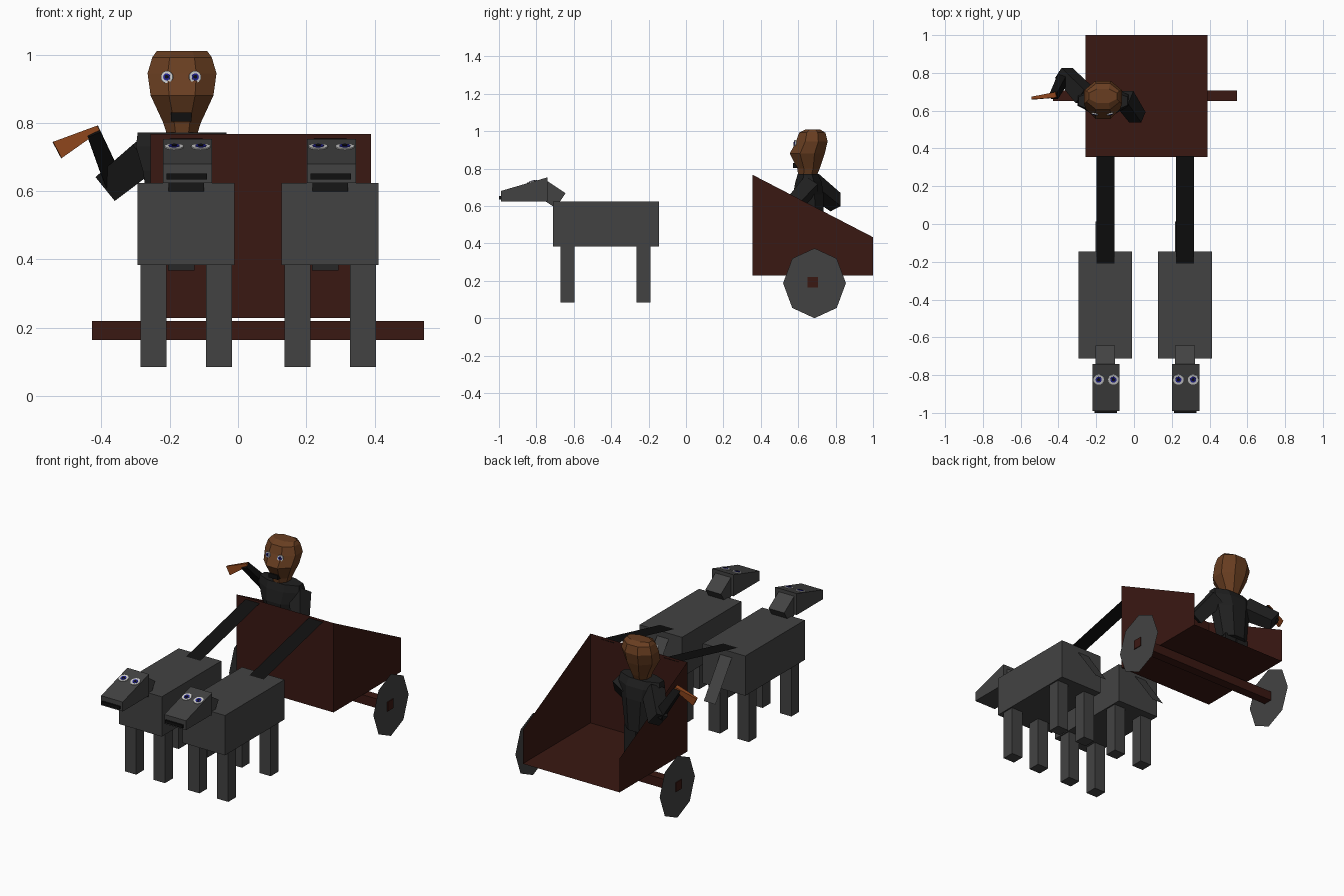
import bpy, bmesh, math
from mathutils import Vector

if "Cube" in bpy.data.objects:
    bpy.data.objects.remove(bpy.data.objects["Cube"])


def material(name, rgb):
    m = bpy.data.materials.new(name)
    m.diffuse_color = (*rgb, 1)
    m.use_nodes = True
    m.node_tree.nodes["Principled BSDF"].inputs["Base Color"].default_value = m.diffuse_color
    return m


WOOD = material("dark_wood", (0.042, 0.009, 0.006))
HIDE = material("grey_hide", (0.055, 0.055, 0.055))
BLACK = material("black", (0.005, 0.005, 0.005))
CLOTH = material("dark_cloth", (0.014, 0.014, 0.014))
SKIN = material("skin", (0.14, 0.048, 0.015))
ORANGE = material("orange_brown", (0.27, 0.06, 0.012))
WHITE = material("eye_white", (0.55, 0.55, 0.55))
BLUE = material("iris_blue", (0.015, 0.015, 0.28))


def make(name, verts, faces, mat):
    me = bpy.data.meshes.new(name)
    me.from_pydata([tuple(v) for v in verts], [], faces)
    bm = bmesh.new()
    bm.from_mesh(me)
    bmesh.ops.recalc_face_normals(bm, faces=bm.faces)
    bm.to_mesh(me)
    bm.free()
    me.materials.append(mat)
    ob = bpy.data.objects.new(name, me)
    bpy.context.collection.objects.link(ob)
    return ob


def loft(name, rings, mat):
    """Skin a stack of equal rings and cap both ends."""
    n = len(rings[0])
    faces = [tuple(range(n)), tuple(range((len(rings) - 1) * n, len(rings) * n))]
    for r in range(len(rings) - 1):
        for i in range(n):
            j = (i + 1) % n
            faces.append((r * n + i, r * n + j, (r + 1) * n + j, (r + 1) * n + i))
    return make(name, [v for ring in rings for v in ring], faces, mat)


def prism(name, profile, x0, x1, mat):
    """Extrude a (y, z) profile along x."""
    return loft(name, [[(x, y, z) for y, z in profile] for x in (x0, x1)], mat)


def box(name, x0, x1, y0, y1, z0, z1, mat):
    return prism(name, [(y0, z0), (y1, z0), (y1, z1), (y0, z1)], x0, x1, mat)


def beam(name, p, q, size0, size1, mat):
    """Tapered four-sided bar from p to q."""
    p, q = Vector(p), Vector(q)
    d = (q - p).normalized()
    u = d.cross(Vector((0, 1, 0))).normalized()
    v = d.cross(u)
    rings = [[c + u * (a * s[0] / 2) + v * (b * s[1] / 2)
              for a, b in ((-1, -1), (1, -1), (1, 1), (-1, 1))]
             for c, s in ((p, size0), (q, size1))]
    return loft(name, rings, mat)


def octagon(z, cx, hx, y0, y1):
    """Eight-sided ring with flat front, back and sides."""
    k = 1 / math.cos(math.pi / 8)
    return [(cx + hx * k * math.cos(a), (y0 + y1) / 2 + (y1 - y0) / 2 * k * math.sin(a), z)
            for a in (math.pi / 8 + i * math.pi / 4 for i in range(8))]


def disc(name, centre, normal, radius, depth, mat):
    n = Vector(normal).normalized()
    u = n.cross(Vector((1, 0, 0))).normalized()
    v = n.cross(u)
    c = Vector(centre)
    ring = [u * (radius * math.cos(i * math.pi / 8)) + v * (radius * math.sin(i * math.pi / 8))
            for i in range(16)]
    return loft(name, [[c - n * 0.004 + p for p in ring], [c + n * depth + p for p in ring]], mat)


def eye(name, centre, normal, radius):
    disc(name + "_white", centre, normal, radius, 0.003, WHITE)
    disc(name + "_iris", centre, normal, radius * 0.58, 0.005, BLUE)
    disc(name + "_pupil", centre, normal, radius * 0.3, 0.006, BLACK)


# Cart: thin sheets, open at the back and top
L, R, F, B = -0.257, 0.389, 0.355, 1.0
cart = [(x, y, z) for x in (L, R) for y, z in ((F, 0.228), (B, 0.228), (B, 0.433), (F, 0.767))]
make("cart_body", cart, [(0, 1, 2, 3), (4, 5, 6, 7), (0, 1, 5, 4), (0, 3, 7, 4)], WOOD)

# Axle and flat eight-sided wheels
box("axle", -0.428, 0.545, 0.65, 0.706, 0.163, 0.219, WOOD)
for side, x in (("left", -0.423), ("right", 0.54)):
    rim = [(x, 0.687 + 0.168 * math.sin(a) * s, 0.187 + 0.187 * math.cos(a) * s)
           for a, s in ((i * math.pi / 4, 1) for i in range(8))]
    make("wheel_" + side, rim, [tuple(range(8))], HIDE)

# Horses, with a harness strap to the cart
for tag, cx in (("left", -0.152), ("right", 0.27)):
    h = "horse_" + tag
    box(h + "_body", cx - 0.142, cx + 0.142, -0.712, -0.145, 0.383, 0.623, HIDE)
    for sx in (-1, 1):
        for pos, y in (("front", -0.633), ("back", -0.228)):
            c = cx + sx * 0.096
            box(f"{h}_{pos}_leg_{sx}", c - 0.038, c + 0.038, y - 0.037, y + 0.037,
                0.084, 0.39, HIDE)
    # neck and wedge head
    prism(h + "_neck", [(-0.741, 0.733), (-0.644, 0.668), (-0.697, 0.588), (-0.78, 0.645)],
          cx - 0.052, cx + 0.052, HIDE)
    prism(h + "_head", [(-0.99, 0.68), (-0.74, 0.753), (-0.74, 0.623), (-0.99, 0.623)],
          cx - 0.068, cx + 0.076, HIDE)
    box(h + "_mouth", cx - 0.058, cx + 0.061, -1.0, -0.985, 0.634, 0.652, BLACK)
    for sx in (-1, 1):
        eye(f"{h}_eye_{sx}", (cx + 0.004 + sx * 0.039, -0.823, 0.7295), (0, -0.28, 0.96), 0.028)
    # flat tail
    t0, t1 = cx - 0.053, cx + 0.025
    make(h + "_tail", [(t0, -0.146, 0.59), (t1, -0.146, 0.59), (t1, 0.012, 0.367), (t0, 0.012, 0.367)],
         [(0, 1, 2, 3)], HIDE)
    # strap
    s0, s1 = cx - 0.047, cx + 0.048
    make("strap_" + tag, [(s0, 0.36, 0.755), (s1, 0.36, 0.755), (s1, -0.222, 0.62), (s0, -0.222, 0.62)],
         [(0, 1, 2, 3)], BLACK)

# Driver head
CX = -0.164
loft("driver_head", [octagon(z, CX, hx, y0, y1) for z, hx, y0, y1 in (
    (0.765, 0.044, 0.60, 0.70), (0.80, 0.055, 0.595, 0.715), (0.88, 0.092, 0.555, 0.742),
    (0.945, 0.101, 0.588, 0.757), (0.992, 0.087, 0.605, 0.745), (1.01, 0.074, 0.64, 0.715))], SKIN)
for sx in (-1, 1):
    eye(f"driver_eye_{sx}", (CX - 0.003 + sx * 0.041, 0.582, 0.934), (sx * 0.25, -1, 0.1), 0.018)
box("driver_mouth", -0.197, -0.136, 0.572, 0.60, 0.804, 0.83, BLACK)

# Driver torso and legs
loft("driver_torso", [octagon(z, CX, hx, y0, y1) for z, hx, y0, y1 in (
    (0.47, 0.085, 0.60, 0.735), (0.66, 0.115, 0.572, 0.735), (0.73, 0.135, 0.585, 0.725),
    (0.772, 0.13, 0.598, 0.703))], CLOTH)
for sx in (-1, 1):
    c = CX + sx * 0.043
    box(f"driver_leg_{sx}", c - 0.038, c + 0.038, 0.62, 0.71, 0.23, 0.48, CLOTH)

# Raised left arm, forearm and flared hand
beam("left_upper_arm", (-0.255, 0.675, 0.715), (-0.372, 0.80, 0.62), (0.10, 0.09), (0.09, 0.07), CLOTH)
beam("left_forearm", (-0.365, 0.79, 0.63), (-0.425, 0.675, 0.775), (0.055, 0.05), (0.04, 0.035), BLACK)
beam("left_hand", (-0.41, 0.684, 0.783), (-0.53, 0.667, 0.72), (0.018, 0.03), (0.054, 0.014), ORANGE)

# Lowered right arm reaching forward
beam("right_upper_arm", (-0.055, 0.67, 0.715), (0.018, 0.565, 0.60), (0.09, 0.085), (0.075, 0.07), CLOTH)
